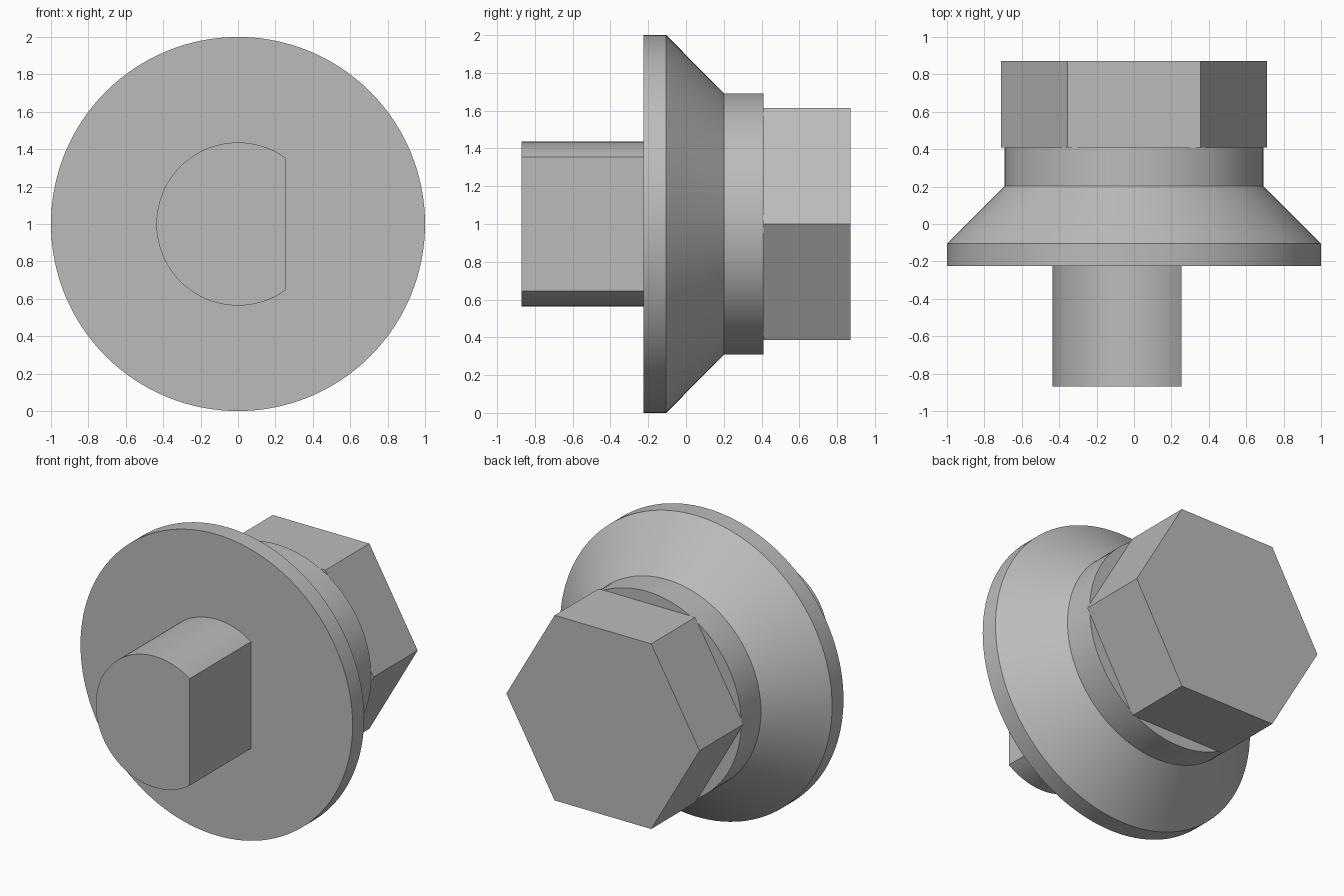
import bpy
import bmesh
import math

cube = bpy.data.objects.get("Cube")
if cube:
    bpy.data.objects.remove(cube, do_unlink=True)

CENTRE_Z = 1.0
SEGMENTS = 128

# Single plain metal colour
steel = bpy.data.materials.new("grey steel")
steel.use_nodes = True
grey = (0.5, 0.5, 0.5, 1)
steel.diffuse_color = grey
steel.node_tree.nodes["Principled BSDF"].inputs["Base Color"].default_value = grey


def arc(radius, count, start=0.0, sweep=2 * math.pi, closed=True):
    """Points on an arc in the x-z plane; a closed arc omits its repeated end."""
    steps = count if closed else count - 1
    angles = [start + sweep * i / steps for i in range(count)]
    return [(radius * math.cos(a), radius * math.sin(a)) for a in angles]


def loft(name, sections, smooth=True):
    """Join (y, outline) sections along the y axis and cap both ends."""
    bm = bmesh.new()
    rings = [[bm.verts.new((x, y, CENTRE_Z + z)) for x, z in outline]
             for y, outline in sections]
    for a, b in zip(rings, rings[1:]):
        n = len(a)
        for i in range(n):
            j = (i + 1) % n
            bm.faces.new((a[i], a[j], b[j], b[i]))
    bm.faces.new(rings[0])
    bm.faces.new(rings[-1])
    bmesh.ops.recalc_face_normals(bm, faces=bm.faces)
    mesh = bpy.data.meshes.new(name)
    bm.to_mesh(mesh)
    bm.free()
    mesh.materials.append(steel)
    obj = bpy.data.objects.new(name, mesh)
    bpy.context.collection.objects.link(obj)
    if smooth:
        bpy.ops.object.select_all(action='DESELECT')
        obj.select_set(True)
        bpy.context.view_layer.objects.active = obj
        bpy.ops.object.shade_smooth_by_angle(angle=math.radians(25))
    return obj


# Flange, conical shoulder and collar, turned as one piece
body_profile = [(-0.225, 1.0), (-0.105, 1.0), (0.202, 0.692), (0.41, 0.692)]
loft("flanged_body", [(y, arc(r, SEGMENTS)) for y, r in body_profile])

# Round shaft with one flat on the model's left
shaft_radius, flat_x = 0.436, 0.253
half = math.acos(flat_x / shaft_radius)
d_outline = arc(shaft_radius, 97, half, 2 * math.pi - 2 * half, closed=False)
loft("flatted_shaft", [(-0.87, d_outline), (-0.21, d_outline)])

# Hexagonal head with corners to the sides
hexagon = arc(0.71, 6)
loft("hex_head", [(0.41, hexagon), (0.872, hexagon)], smooth=False)
